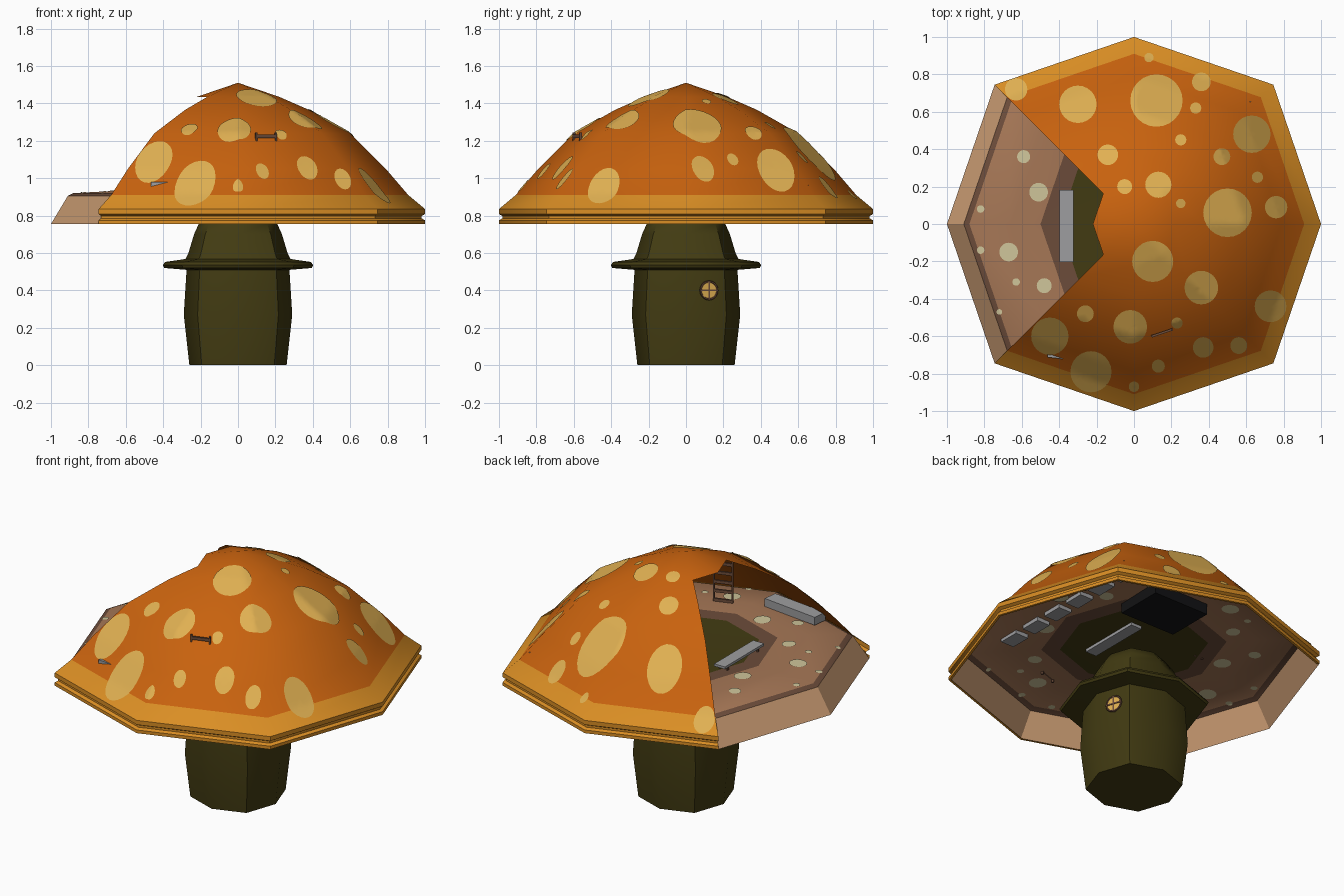
import bpy, bmesh, math
from mathutils import Vector, Matrix

if "Cube" in bpy.data.objects:
    bpy.data.objects.remove(bpy.data.objects["Cube"])


def mat(name, rgb):
    m = bpy.data.materials.new(name)
    lin = [((c / 255 + 0.055) / 1.055) ** 2.4 if c > 10 else c / 255 / 12.92 for c in rgb]
    m.diffuse_color = (*lin, 1)
    m.use_nodes = True
    m.node_tree.nodes["Principled BSDF"].inputs["Base Color"].default_value = m.diffuse_color
    return m


ORANGE = mat("burnt_orange", (200, 98, 14))
AMBER = mat("amber", (218, 142, 36))
YELLOW = mat("spot_yellow", (224, 176, 82))
OLIVE = mat("dark_olive", (66, 59, 18))
TAN = mat("floor_tan", (166, 119, 86))
LIGHT = mat("light_tan", (208, 160, 118))
BROWN = mat("brown", (108, 76, 58))
CREAM = mat("cream", (208, 198, 155))
GREY = mat("grey", (158, 158, 160))
BLACK = mat("black", (18, 18, 20))

# slightly square octagon: axis corners at 1, diagonal corners at 0.745
D = 0.745
DIRS = [(1, 0), (D, D), (0, 1), (-D, D), (-1, 0), (-D, -D), (0, -1), (D, -D)]
SLOPE = (1 - D) / D


def finish(bm, name, mats, angle=None):
    me = bpy.data.meshes.new(name)
    bm.to_mesh(me)
    bm.free()
    for m in mats:
        me.materials.append(m)
    if angle:
        for p in me.polygons:
            p.use_smooth = True
        me.set_sharp_from_angle(angle=math.radians(angle))
    ob = bpy.data.objects.new(name, me)
    bpy.context.collection.objects.link(ob)
    return ob


def lathe(name, profile, mats, band, angle, keep=lambda i, k: True):
    """Sweep (r, z) points round the octagon; band lists a material index per segment."""
    bm = bmesh.new()
    rings = [[bm.verts.new((r * x, r * y, z)) for x, y in DIRS] for r, z in profile]
    for i in range(len(profile) - 1):
        for k in range(8):
            if keep(i, k):
                n = (k + 1) % 8
                f = bm.faces.new((rings[i][k], rings[i][n], rings[i + 1][n], rings[i + 1][k]))
                f.material_index = band[i]
    bmesh.ops.remove_doubles(bm, verts=bm.verts, dist=1e-5)
    bmesh.ops.delete(bm, geom=[v for v in bm.verts if not v.link_faces], context='VERTS')
    return finish(bm, name, mats, angle)


def height(profile, x, y):
    """Height of an octagonal surface above (x, y)."""
    x, y = abs(x), abs(y)
    g = max(x + SLOPE * y, y + SLOPE * x)
    for (r0, z0), (r1, z1) in zip(profile, profile[1:]):
        if r1 <= g <= r0 and r0 > r1:
            return z0 + (z1 - z0) * (r0 - g) / (r0 - r1)
    return profile[0][1]


def spots(name, circles, profile, lift, material):
    """Thin round patches that follow a surface."""
    bm = bmesh.new()
    seg = 24
    for cx, cy, rad in circles:
        nr = max(2, int(rad / 0.02))

        def vert(x, y):
            return bm.verts.new((x, y, height(profile, x, y) + lift))
        prev = None
        mid = vert(cx, cy)
        for j in range(1, nr + 1):
            r = rad * j / nr
            ring = [vert(cx + r * math.cos(a * math.tau / seg), cy + r * math.sin(a * math.tau / seg))
                    for a in range(seg)]
            for a in range(seg):
                b = (a + 1) % seg
                if prev:
                    bm.faces.new((prev[a], ring[a], ring[b], prev[b]))
                else:
                    bm.faces.new((mid, ring[a], ring[b]))
            prev = ring
    return finish(bm, name, [material], 40)


def boxes(name, items, material, matrix=Matrix()):
    """One object from several (centre, size) boxes."""
    bm = bmesh.new()
    for c, s in items:
        bmesh.ops.create_cube(bm, size=1, matrix=Matrix.Translation(c) @ Matrix.Diagonal((*s, 1)))
    ob = finish(bm, name, [material])
    ob.matrix_world = matrix
    return ob


# stem with its collar
lathe("stem", [(0, 0), (.26, 0), (.29, .27), (.275, .51), (.395, .52), (.402, .535), (.39, .552),
               (.28, .568), (.265, .6), (.235, .7), (.21, .755), (.17, .81), (0, .86)],
      [OLIVE], [0] * 12, 46)

# cap: amber rim and orange dome, two wedges left open on the -x side
dome = [(1, .835), (.91, .91), (.79, 1.05), (.6, 1.24), (.38, 1.365), (.22, 1.435), (0, 1.51)]
cap = [(.985, .755), (1, .755), (1, .775), (.982, .785), (.982, .798), (1, .808)] + dome
lathe("cap", cap, [AMBER, ORANGE], [0] * 7 + [1] * 5, 42,
      lambda i, k: k not in (3, 4) or i >= len(cap) - 2)

# yellow spots on the dome
spots("cap_spots", [
    (-.30, .64, .10), (.12, .66, .14), (.36, .76, .05), (.08, .89, .025), (.33, .62, .03),
    (.63, .48, .10), (.47, .36, .045), (.25, .45, .03), (-.14, .37, .055), (-.05, .20, .04),
    (.13, .21, .07), (.25, .11, .025), (.50, .06, .13), (.76, .09, .06), (.66, .25, .03),
    (.10, -.20, .11), (.36, -.34, .09), (.73, -.44, .085), (-.26, -.48, .045), (-.02, -.55, .09),
    (.23, -.53, .03), (-.45, -.60, .10), (-.23, -.79, .11), (0, -.87, .028), (.13, -.76, .035),
    (.37, -.66, .055), (.56, -.65, .045), (-.63, .72, .06)], dome, .006, YELLOW)

# floor of the cap, seen from above and below
floor = [(1, .755), (.91, .905), (.88, .92), (.66, .932), (.5, .927), (.4, .923), (0, .923)]
lathe("cap_floor", floor, [LIGHT, BROWN, TAN, OLIVE], [0, 1, 2, 2, 1, 3], 30)
base = [(-.82, .08, .02), (-.59, .36, .035), (-.51, .17, .05), (-.82, -.14, .02),
        (-.67, -.15, .05), (-.63, -.31, .02), (-.48, -.33, .04), (-.72, -.47, .015)]
floor_spots = []
for q in range(4):
    for x, y, r in base:
        floor_spots.append((x, y, r))
    base = [(-y, x, r) for x, y, r in base]
spots("floor_spots_top", floor_spots, floor, .004, CREAM)
spots("floor_spots_underside", floor_spots, floor, -.004, CREAM)

# furniture inside the cap
legs = [((x, y, .935), (.01, .012, .03)) for x in (-.385, -.335) for y in (-.16, .14)]
boxes("bench_legs", legs, BROWN)
boxes("open_bench", [((-.36, -.01, .955), (.075, .385, .015))], GREY)
boxes("inner_bench", [((.15, 0, .93), (.075, .4, .05))], GREY)
boxes("side_chest", [((0, 0, 0), (.38, .09, .05))], GREY,
      Matrix.Translation((-.27, -.69, .955)) @ Matrix.Rotation(-.12, 4, 'Z'))
boxes("low_cupboards", [((.58, -.36 + .19 * i, .935), (.09, .13, .055)) for i in range(6)], GREY)
boxes("bed", [((.17, .47, .9), (.38, .3, .07))], BLACK)

# ladder whose top pokes through the dome
rails = [((s * .055, 0, 1.08), (.009, .014, .33)) for s in (-1, 1)]
rungs = [((0, 0, .94 + .057 * i), (.11, .012, .018)) for i in range(6)]
boxes("ladder", rails + rungs, BROWN,
      Matrix.Translation((.15, -.582, 0)) @ Matrix.Rotation(.32, 4, 'Z'))

# round window on the right of the stem: local x points outwards
wall = Matrix.Translation((.245, .12, .4)) @ Matrix.Rotation(math.atan(SLOPE), 4, 'Z')
bm = bmesh.new()
bmesh.ops.create_cone(bm, cap_ends=True, segments=20, radius1=.046, radius2=.046, depth=.02,
                      matrix=Matrix.Rotation(math.pi / 2, 4, 'Y'))
finish(bm, "window_glass", [YELLOW]).matrix_world = wall
boxes("window_bars", [((.006, 0, 0), (.016, .009, .1)), ((.006, 0, 0), (.016, .1, .009))], BROWN, wall)
bpy.ops.mesh.primitive_torus_add(major_radius=.047, minor_radius=.006,
                                 major_segments=20, minor_segments=6)
frame = bpy.context.object
frame.name = "window_frame"
frame.data.materials.append(BROWN)
frame.matrix_world = wall @ Matrix.Translation((.008, 0, 0)) @ Matrix.Rotation(math.pi / 2, 4, 'Y')
